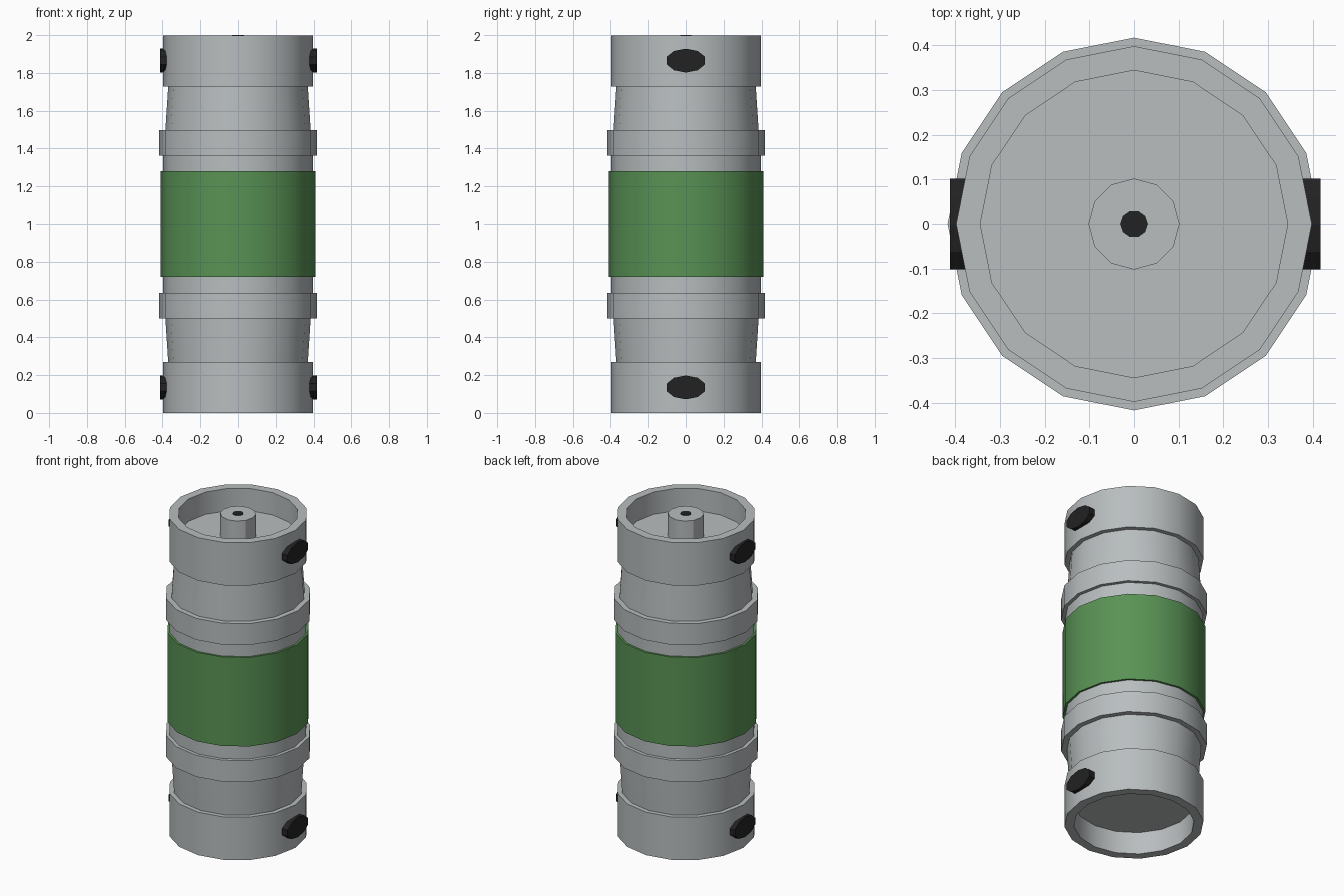
import bpy
import bmesh
from math import cos, sin, pi, radians

cube = bpy.data.objects.get("Cube")
if cube:
    bpy.data.objects.remove(cube)


def material(name, rgb):
    mat = bpy.data.materials.new(name)
    mat.use_nodes = True
    mat.diffuse_color = (*rgb, 1)
    mat.node_tree.nodes["Principled BSDF"].inputs["Base Color"].default_value = (*rgb, 1)
    return mat


metal = material("grey metal", (0.48, 0.51, 0.52))
green = material("green paint", (0.1, 0.29, 0.09))
black = material("black", (0.016, 0.016, 0.016))


def lathe(name, profile, mat, sides=16):
    """Spin (radius, z) points round z; radius 0 makes a closed centre."""
    bm = bmesh.new()
    rings = []
    for r, z in profile:
        if r == 0:
            rings.append([bm.verts.new((0, 0, z))] * sides)
        else:
            rings.append([bm.verts.new((r * cos(2 * pi * i / sides), r * sin(2 * pi * i / sides), z))
                          for i in range(sides)])
    for a, b in zip(rings, rings[1:]):
        for i in range(sides):
            j = (i + 1) % sides
            corners = list(dict.fromkeys((a[i], a[j], b[j], b[i])))
            bm.faces.new(corners)
    bmesh.ops.recalc_face_normals(bm, faces=bm.faces)
    mesh = bpy.data.meshes.new(name)
    bm.to_mesh(mesh)
    bm.free()
    mesh.materials.append(mat)
    obj = bpy.data.objects.new(name, mesh)
    bpy.context.collection.objects.link(obj)
    bpy.ops.object.select_all(action='DESELECT')
    obj.select_set(True)
    bpy.context.view_layer.objects.active = obj
    bpy.ops.object.shade_smooth_by_angle(angle=radians(30))
    return obj


# Body: one half's outline, from recessed end to middle, then mirrored upward
TOP = 1.997
half = [(0, 0.14), (0.344, 0.14), (0.344, 0), (0.398, 0), (0.398, 0.27),
        (0.37, 0.27), (0.385, 0.5), (0.417, 0.5), (0.417, 0.635),
        (0.396, 0.635), (0.396, 0.72)]
lathe("body", half + [(r, TOP - z) for r, z in reversed(half)], metal)

# Painted sleeve round the middle
lathe("painted_sleeve", [(0.39, 0.72), (0.409, 0.72), (0.409, 1.28), (0.39, 1.28)], green)

# Valve post in the top recess, with its dark opening
lathe("valve_post", [(0.102, 1.85), (0.102, TOP), (0, TOP)], metal, 12)
lathe("valve_opening", [(0.031, 1.99), (0.031, 2), (0, 2)], black, 10)

# Oval hand holes on both sides of each end collar
for side, label, reach in ((1, "left", 0.417), (-1, "right", 0.412)):
    for z, level in ((0.135, "lower"), (1.865, "upper")):
        hole = lathe(f"{level}_{label}_hand_hole",
                     [(0, -0.04), (1, -0.04), (1, 0), (0, 0)], black, 10)
        hole.rotation_euler.y = side * pi / 2
        hole.scale = (0.063, 0.107, 1)
        hole.location = (side * reach, 0, z)
